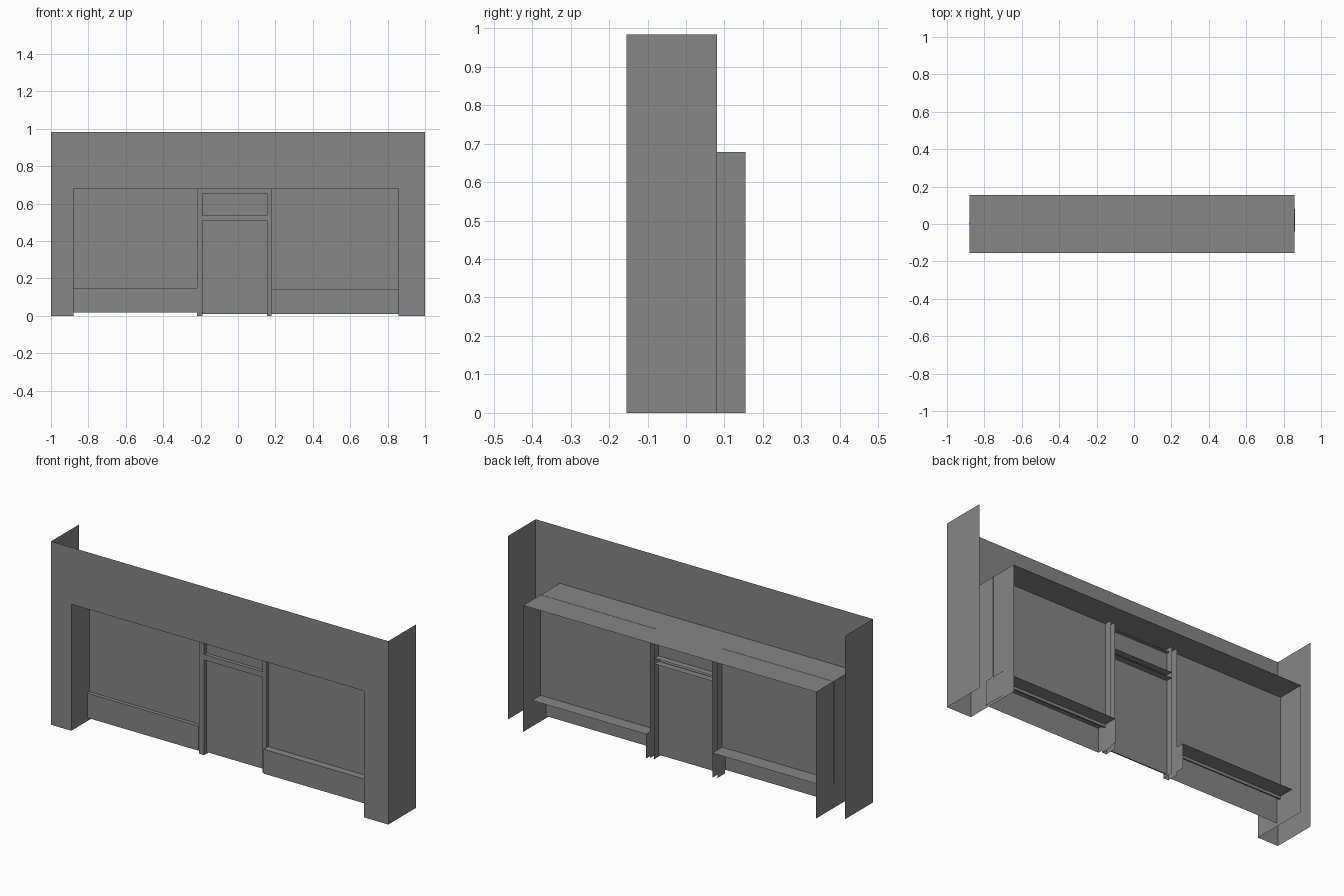
import bpy
import bmesh

cube = bpy.data.objects.get("Cube")
if cube:
    bpy.data.objects.remove(cube, do_unlink=True)

# One flat grey for the whole shopfront
GREY = (0.24, 0.24, 0.24, 1.0)
grey = bpy.data.materials.new("plain_grey")
grey.use_nodes = True
grey.diffuse_color = GREY
grey.node_tree.nodes["Principled BSDF"].inputs["Base Color"].default_value = GREY


def finish(name, bm):
    mesh = bpy.data.meshes.new(name)
    bm.to_mesh(mesh)
    bm.free()
    mesh.materials.append(grey)
    obj = bpy.data.objects.new(name, mesh)
    bpy.context.collection.objects.link(obj)
    return obj


def shell(name, x, y, z, omit="", inward=False):
    """Box over three ranges, leaving out the sides named in omit:
    l/r = -x/+x, f/k = front/back, d/u = down/up."""
    bm = bmesh.new()
    bmesh.ops.create_cube(bm, size=1)
    for v in bm.verts:
        for i, (lo, hi) in enumerate((x, y, z)):
            v.co[i] = hi if v.co[i] > 0 else lo
    bm.normal_update()
    gone = []
    for f in bm.faces:
        axis = max(range(3), key=lambda i: abs(f.normal[i]))
        side = ("lr", "fk", "du")[axis][int(f.normal[axis] > 0)]
        if side in omit:
            gone.append(f)
    bmesh.ops.delete(bm, geom=gone, context="FACES")
    if inward:
        bmesh.ops.reverse_faces(bm, faces=bm.faces[:])
    return finish(name, bm)


# Main levels
FRONT, BACK, WALL_BACK = -0.155, 0.155, 0.08
TOP, HEAD = 0.983, 0.678
LEFT, RIGHT = -0.88, 0.857
POST_L, POST_R = (-0.22, -0.19), (0.155, 0.18)
DOOR_X = (POST_L[1], POST_R[0])

# Facade sheet with the wide opening
bm = bmesh.new()
outline = [(-1, 0), (LEFT, 0), (LEFT, HEAD), (RIGHT, HEAD),
           (RIGHT, 0), (1, 0), (1, TOP), (-1, TOP)]
bm.faces.new([bm.verts.new((px, FRONT, pz)) for px, pz in outline])
finish("facade", bm)

# Outer side walls, and the lining of the opening
shell("side_walls", (-1, 1), (FRONT, WALL_BACK), (0, TOP), omit="fkdu")
shell("opening_lining", (LEFT, RIGHT), (FRONT, BACK), (0, HEAD),
      omit="fkd", inward=True)

# Low walls under the windows, open behind and below
shell("low_wall_right", (LEFT, POST_L[0]), (-0.02, 0.09), (0.018, 0.15), omit="kd")
shell("low_wall_left", (POST_R[1], 0.862), (-0.04, 0.08), (0.01, 0.14), omit="kd")

# Window panes
shell("window_right", (LEFT - 0.002, POST_L[0]), (0, 0.008), (0.135, HEAD + 0.001))
shell("window_left", (POST_R[1], RIGHT + 0.002), (0, 0.008), (0.125, HEAD + 0.001))

# Door frame channels, open at the back
for name, span in (("post_right", POST_L), ("post_left", POST_R)):
    shell(name, span, (-0.015, 0.048), (0, HEAD), omit="kdu")
shell("transom_bar", DOOR_X, (-0.015, 0.045), (0.51, 0.54), omit="klr")
shell("head_bar", DOOR_X, (-0.015, 0.03), (0.655, HEAD), omit="klru")

# Door leaf and the small pane above it
shell("door", DOOR_X, (0.004, 0.01), (0.01, 0.512))
shell("fanlight", DOOR_X, (0.004, 0.01), (0.538, 0.657))
